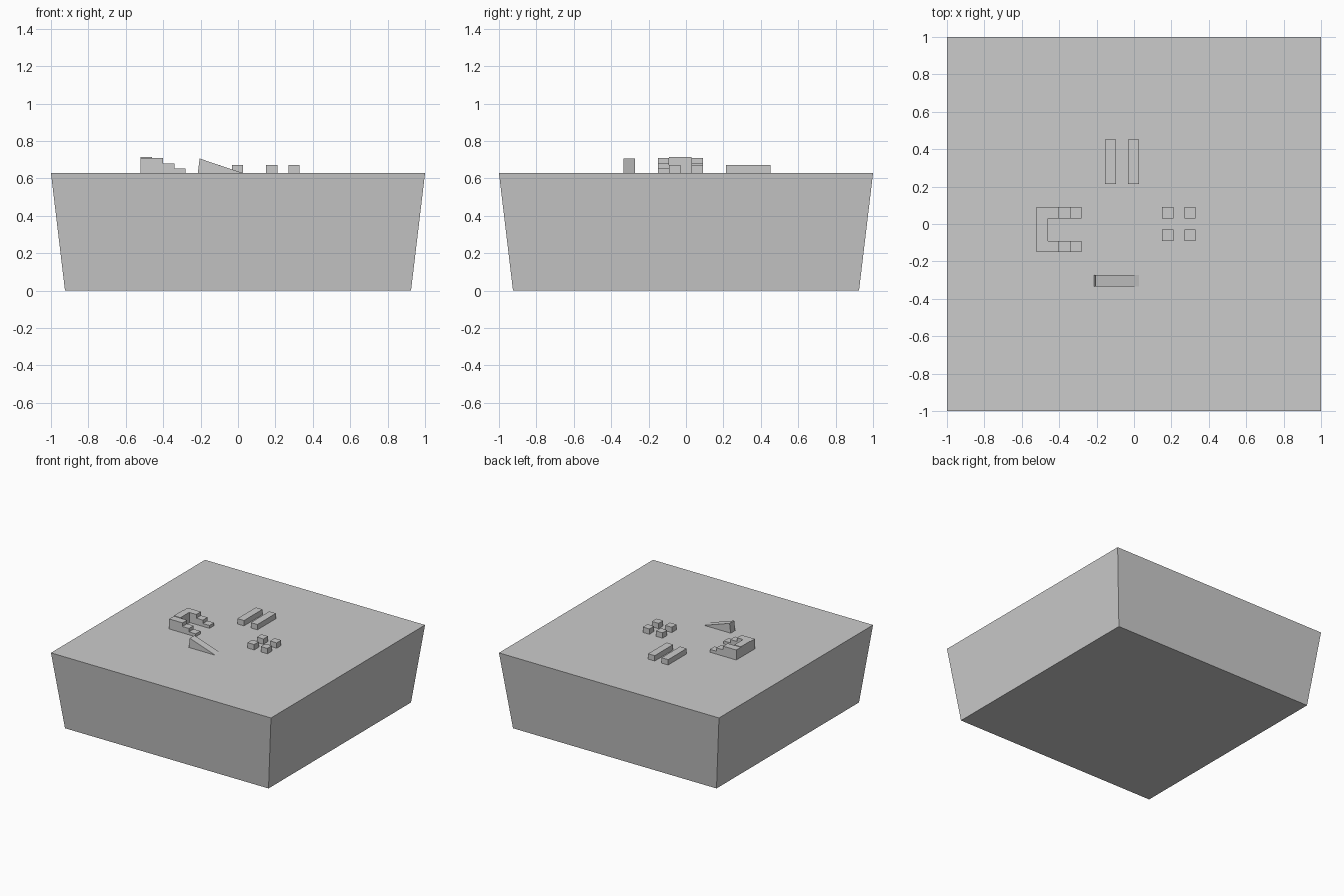
import bpy, bmesh

if "Cube" in bpy.data.objects:
    bpy.data.objects.remove(bpy.data.objects["Cube"])

TOP = 0.628   # height of the block's upper surface
W = 0.06      # common width of the small pieces

grey = bpy.data.materials.new("plain grey")
grey.diffuse_color = (0.6, 0.6, 0.6, 1)
grey.use_nodes = True
grey.node_tree.nodes["Principled BSDF"].inputs["Base Color"].default_value = grey.diffuse_color


def prism(name, profile, depth, axis="y"):
    """Extrude a closed profile: (x, z) points along y, or (x, y) points along z."""
    lo, hi = depth
    place = (lambda p, d: (p[0], d, p[1])) if axis == "y" else (lambda p, d: (p[0], p[1], d))
    bm = bmesh.new()
    face = bm.faces.new([bm.verts.new(place(p, lo)) for p in profile])
    ext = bmesh.ops.extrude_face_region(bm, geom=[face])
    for v in ext["geom"]:
        if isinstance(v, bmesh.types.BMVert):
            v.co["xyz".index(axis)] = hi
    bmesh.ops.recalc_face_normals(bm, faces=bm.faces[:])
    mesh = bpy.data.meshes.new(name)
    bm.to_mesh(mesh)
    bm.free()
    mesh.materials.append(grey)
    obj = bpy.data.objects.new(name, mesh)
    bpy.context.collection.objects.link(obj)
    return obj


def box(name, x, y, z):
    return prism(name, [(x[0], y[0]), (x[1], y[0]), (x[1], y[1]), (x[0], y[1])], z, "z")


# Tapered block: wider at the top than at the bottom
block = box("tapered_block", (-1, 1), (-1, 1), (0, TOP))
for v in block.data.vertices:
    if v.co.z < 0.1:
        v.co.x *= 0.925
        v.co.y *= 0.925

# U-shaped piece: back wall with two stepped arms
box("stepped_back", (-0.52, -0.46), (-0.09, 0.03), (TOP, 0.714))
steps = [(-0.52, TOP), (-0.28, TOP), (-0.28, 0.652), (-0.34, 0.652),
         (-0.34, 0.68), (-0.40, 0.68), (-0.40, 0.71), (-0.52, 0.71)]
for i, y in enumerate((-0.15, 0.03)):
    prism(f"stepped_arm_{i}", steps, (y, y + W))

# Two parallel bars
for i, x in enumerate((-0.155, -0.033)):
    box(f"bar_{i}", (x, x + W), (0.213, 0.453), (TOP, 0.672))

# Four small cubes
for i, x in enumerate((0.15, 0.27)):
    for j, y in enumerate((-0.09, 0.03)):
        box(f"cube_{i}_{j}", (x, x + W), (y, y + W), (TOP, 0.672))

# Ramp with a slightly leaning tall end
prism("ramp", [(-0.215, TOP), (0.027, TOP), (-0.205, 0.706)], (-0.333, -0.273))
